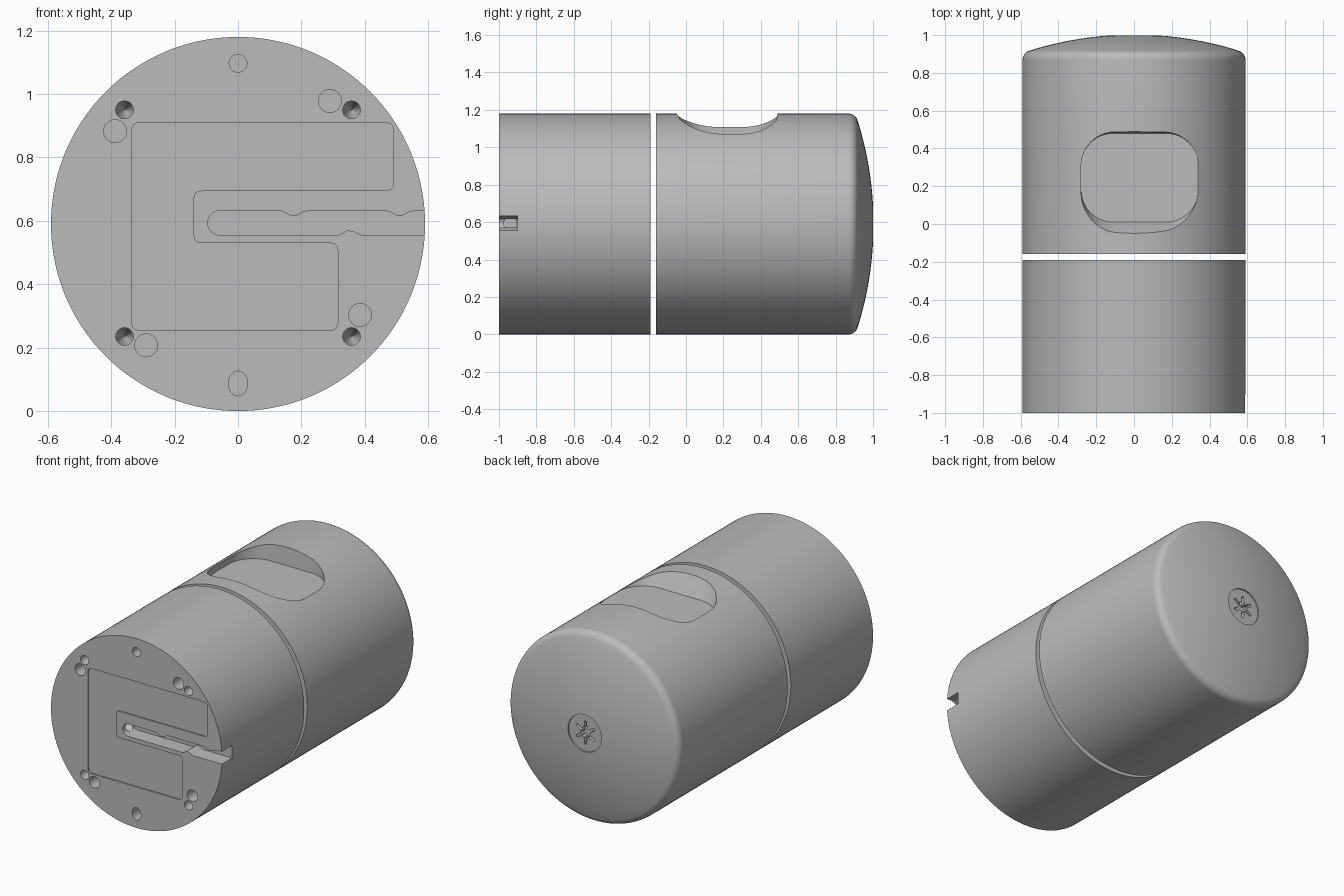
import bpy, bmesh
from math import sin, cos, pi, sqrt

if "Cube" in bpy.data.objects:
    bpy.data.objects.remove(bpy.data.objects["Cube"], do_unlink=True)

R = 0.59          # body radius, also the height of its axis
FRONT = -1.0

grey = bpy.data.materials.new("plain grey")
grey.use_nodes = True
grey.diffuse_color = (0.5, 0.5, 0.5, 1)
grey.node_tree.nodes["Principled BSDF"].inputs["Base Color"].default_value = (0.5, 0.5, 0.5, 1)


def loft(name, rings):
    """Closed solid through rings of equal point count, capped at both ends."""
    bm = bmesh.new()
    loops = [[bm.verts.new(p) for p in ring] for ring in rings]
    n = len(loops[0])
    for a, b in zip(loops, loops[1:]):
        for i in range(n):
            j = (i + 1) % n
            bm.faces.new((a[i], a[j], b[j], b[i]))
    bm.faces.new(loops[0])
    bm.faces.new(loops[-1])
    bmesh.ops.recalc_face_normals(bm, faces=bm.faces)
    mesh = bpy.data.meshes.new(name)
    bm.to_mesh(mesh)
    bm.free()
    mesh.materials.append(grey)
    ob = bpy.data.objects.new(name, mesh)
    bpy.context.collection.objects.link(ob)
    return ob


def ellipse(cx, cz, rx, rz, n=32):
    return [(cx + rx * cos(2 * pi * i / n), cz + rz * sin(2 * pi * i / n)) for i in range(n)]


def at_y(outline, y):
    return [(x, y, z) for x, z in outline]


def prism(name, outline, y0, y1):
    return loft(name, [at_y(outline, y0), at_y(outline, y1)])


def turned(name, profile):
    """Round body along y from (radius, y) pairs."""
    return loft(name, [at_y(ellipse(0, R, r, r, 144), y) for r, y in profile])


def rounded_rect(x0, x1, y0, y1, r, z, n=12):
    pts = []
    corners = ((x1 - r, y1 - r), (x0 + r, y1 - r), (x0 + r, y0 + r), (x1 - r, y0 + r))
    for k, (cx, cy) in enumerate(corners):
        for i in range(n + 1):
            a = pi / 2 * (k + i / n)
            pts.append((cx + r * cos(a), cy + r * sin(a), z))
    return pts


def carve(body, cutter):
    mod = body.modifiers.new("cut", "BOOLEAN")
    mod.operation = "DIFFERENCE"
    mod.solver = "EXACT"
    mod.object = cutter
    bpy.context.view_layer.objects.active = body
    bpy.ops.object.modifier_apply(modifier=mod.name)
    bpy.data.objects.remove(cutter, do_unlink=True)


# Front body: plain cylinder
front = turned("front_body", [(R, FRONT), (R, -0.19)])

# Back body: cylinder with a filleted edge and a shallow dome
dome_r, fillet = 1.85, 0.05
profile = [(R, -0.16)]
profile += [(0.54 + fillet * cos(a), 0.869 + fillet * sin(a))
            for a in [i / 8 * (pi / 2 - 0.3) for i in range(9)]]
for i in range(1, 13):
    r = 0.555 - i / 12 * (0.555 - 0.1)
    profile.append((r, 1.0027 - dome_r + sqrt(dome_r ** 2 - r ** 2)))
back = turned("back_body", profile)

# Thumb pocket on top, with a sloping front wall
carve(back, loft("pocket_cutter", [
    rounded_rect(-0.28, 0.34, 0.01, 0.48, 0.17, 1.07),
    rounded_rect(-0.28, 0.34, -0.06, 0.49, 0.18, 1.2)]))

# Screw seat and star socket in the dome
carve(back, prism("seat_cutter", ellipse(0, R, 0.115, 0.115, 48), 0.99, 1.1))
star = []
for i in range(6):
    for da, r in ((-0.3, 0.032), (-0.1, 0.072), (0.1, 0.072), (0.3, 0.032)):
        a = i * pi / 3 + pi / 6 + da
        star.append((r * cos(a), R + r * sin(a)))
carve(back, prism("star_cutter", star, 0.95, 1.1))

# Shallow recess on the front face
recess = [(-0.335, 0.91), (0.49, 0.91), (0.49, 0.695), (-0.14, 0.695),
          (-0.14, 0.53), (0.315, 0.53), (0.315, 0.255), (-0.335, 0.255)]
soft = []
for i, (x, z) in enumerate(recess):
    ends = []
    for px, pz in (recess[i - 1], recess[(i + 1) % len(recess)]):
        d = sqrt((px - x) ** 2 + (pz - z) ** 2)
        ends.append((x + (px - x) / d * 0.025, z + (pz - z) / d * 0.025))
    (ax, az), (bx, bz) = ends
    for t in (0, 0.25, 0.5, 0.75, 1):
        u = 1 - t
        soft.append((u * u * ax + 2 * u * t * x + t * t * bx,
                     u * u * az + 2 * u * t * z + t * t * bz))
carve(front, prism("recess_cutter", soft, -1.1, FRONT + 0.008))

# Cable slot with small pinch bumps, open at the left side
slot = [(0.7, 0.555), (0.39, 0.555), (0.365, 0.567), (0.345, 0.57), (0.325, 0.557), (0.31, 0.555)]
slot += [(-0.057 - 0.0385 * sin(a), 0.5935 - 0.0385 * cos(a)) for a in [i * pi / 12 for i in range(13)]]
for bump in (0.175, 0.51):
    slot += [(bump + dx, 0.632 - dz) for dx, dz in
             ((-0.045, 0), (-0.03, 0.004), (-0.01, 0.015), (0.01, 0.015), (0.03, 0.004), (0.05, 0))]
slot.append((0.7, 0.632))
carve(front, prism("slot_cutter", slot, -1.1, -0.9))

# Cable hole running inward from the slot's closed end
hole = ellipse(-0.94, R + 0.003, 0.035, 0.035, 24)
carve(front, loft("cable_hole_cutter", [[(x, y, z) for y, z in hole] for x in (-0.2, -0.04)]))

# Magnet and pin holes: centre x, z and radii
holes = [(0, 1.097, 0.028, 0.028), (0, 0.087, 0.03, 0.039)]
holes += [(x, z, 0.036, 0.036) for x, z in
          ((0.29, 0.978), (-0.388, 0.883), (0.385, 0.303), (-0.29, 0.207))]
for x, z, rx, rz in holes:
    carve(front, prism("hole_cutter", ellipse(x, z, rx, rz), -1.1, -0.9))

# Four screw holes with conical ends
for sx in (-1, 1):
    for z in (0.95, 0.235):
        rings = [at_y(ellipse(sx * 0.358, z, r, r, 20), y)
                 for r, y in ((0.028, -1.1), (0.028, -0.96), (0.002, -0.88))]
        carve(front, loft("screw_hole_cutter", rings))

# Smooth shading with crisp edges
bpy.ops.object.select_all(action="DESELECT")
for ob in (front, back):
    ob.select_set(True)
bpy.context.view_layer.objects.active = front
bpy.ops.object.shade_smooth_by_angle(angle=0.5)
